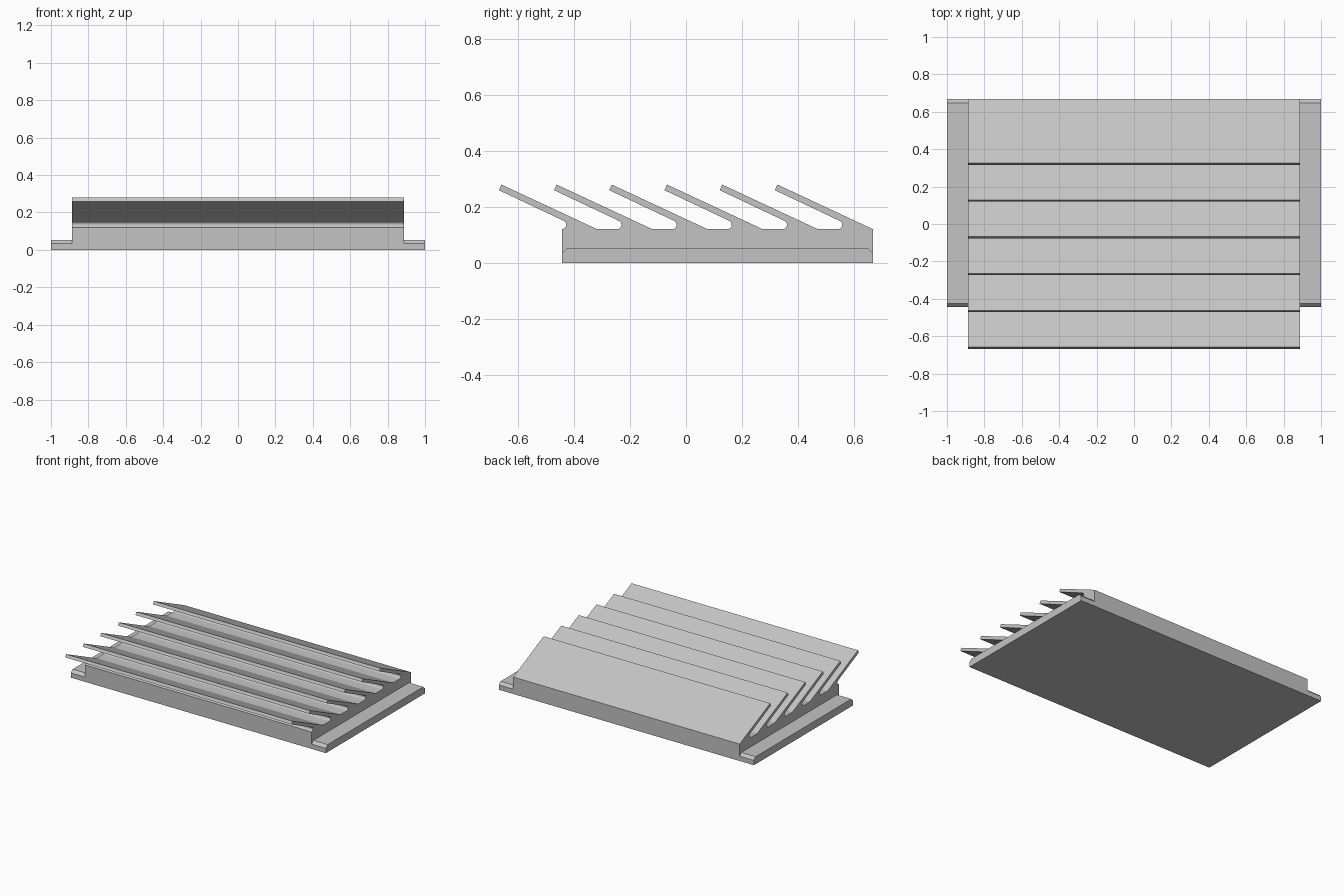
import bpy, bmesh, math

if "Cube" in bpy.data.objects:
    bpy.data.objects.remove(bpy.data.objects["Cube"], do_unlink=True)

grey = bpy.data.materials.new("light grey")
grey.use_nodes = True
GREY = (0.55, 0.55, 0.55, 1)
grey.diffuse_color = GREY
grey.node_tree.nodes["Principled BSDF"].inputs["Base Color"].default_value = GREY

FRONT, BACK, HALF_WIDTH = -0.443, 0.667, 0.888
FLOOR, TIP_Z = 0.12, 0.279
FINS, PITCH = 6, 0.1968
TILT = math.radians(25)
THICK, RADIUS = 0.022, 0.0157


def extrude_profile(name, points, x0, x1):
    """Prism along x from a (y, z) outline."""
    bm = bmesh.new()
    face = bm.faces.new([bm.verts.new((x0, y, z)) for y, z in points])
    side = bmesh.ops.extrude_face_region(bm, geom=[face])
    moved = [v for v in side["geom"] if isinstance(v, bmesh.types.BMVert)]
    bmesh.ops.translate(bm, verts=moved, vec=(x1 - x0, 0, 0))
    bmesh.ops.recalc_face_normals(bm, faces=bm.faces)
    mesh = bpy.data.meshes.new(name)
    bm.to_mesh(mesh)
    bm.free()
    mesh.materials.append(grey)
    obj = bpy.data.objects.new(name, mesh)
    bpy.context.collection.objects.link(obj)
    return obj


# Finned block: each fin is a slanted blade with a rounded channel below it
outline = [(FRONT, 0), (BACK, 0)]
for i in range(FINS):
    root = BACK - i * PITCH
    tip = root - (TIP_Z - FLOOR) / math.tan(TILT)
    outline += [(root, FLOOR), (tip, TIP_Z),
                (tip - THICK * math.sin(TILT), TIP_Z - THICK * math.cos(TILT))]
    centre = FRONT + (FINS - 1 - i) * PITCH
    start, steps = math.pi / 2 - TILT, 12
    for s in range(steps + 1):
        a = start + (-math.pi / 2 - start) * s / steps
        outline.append((centre + RADIUS * math.cos(a),
                        FLOOR + RADIUS + RADIUS * math.sin(a)))
body = extrude_profile("finned_block", outline, -HALF_WIDTH, HALF_WIDTH)

# Round channels shade smoothly, all other edges stay sharp
bpy.ops.object.select_all(action='DESELECT')
body.select_set(True)
bpy.context.view_layer.objects.active = body
bpy.ops.object.shade_smooth_by_angle(angle=math.radians(22))

# Side flanges with chamfered ends
TOP, CHAMFER = 0.053, 0.019
flange = [(FRONT, 0), (BACK, 0), (BACK, TOP - CHAMFER), (BACK - CHAMFER, TOP),
          (FRONT + CHAMFER, TOP), (FRONT, TOP - CHAMFER)]
for side, label in ((1, "left"), (-1, "right")):
    extrude_profile(label + "_flange", flange, side * HALF_WIDTH, side)
